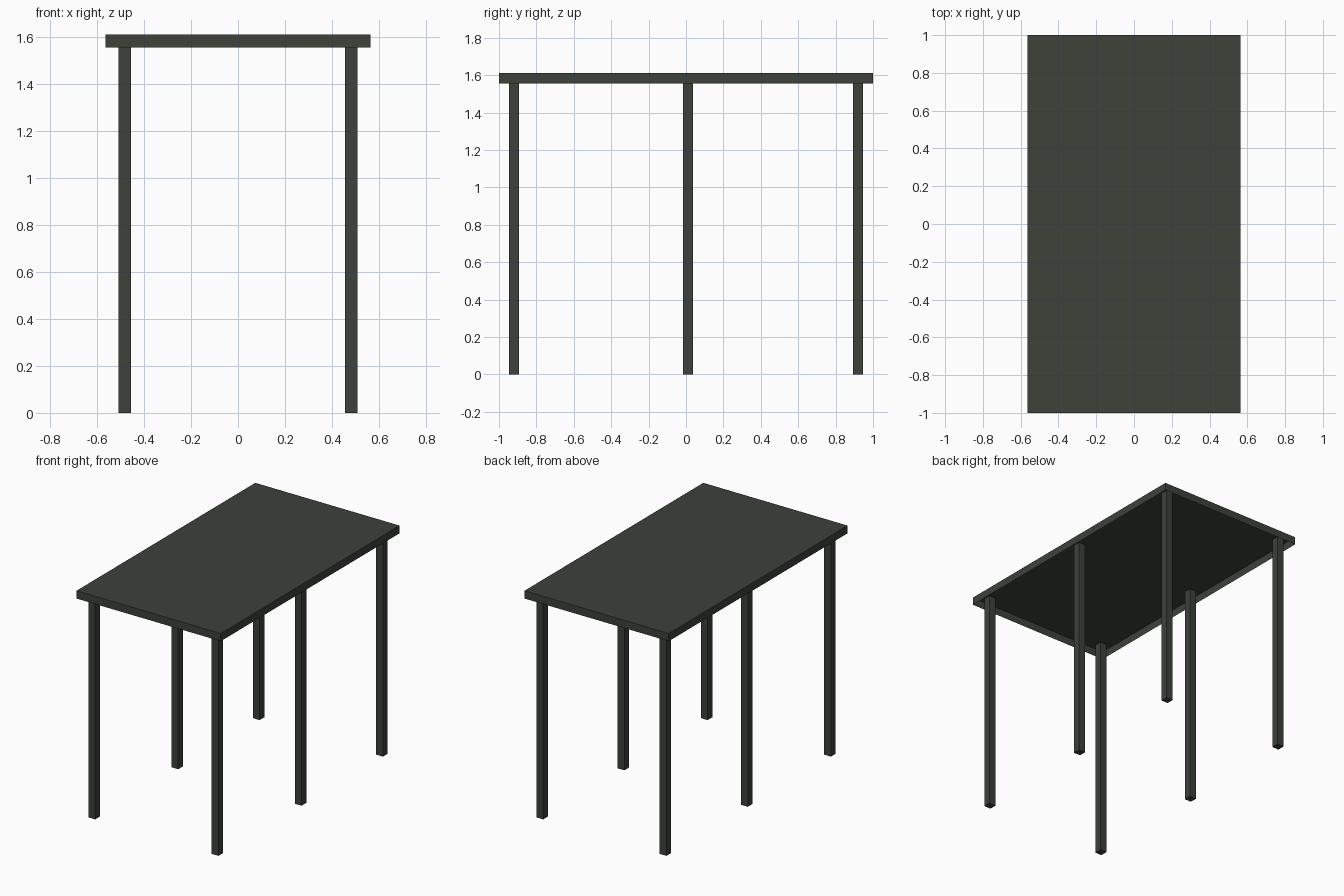
import bpy, bmesh
from mathutils import Matrix, Vector

if "Cube" in bpy.data.objects:
    bpy.data.objects.remove(bpy.data.objects["Cube"])

paint = bpy.data.materials.new("dark green grey")
paint.diffuse_color = (0.045, 0.054, 0.042, 1)
paint.use_nodes = True
paint.node_tree.nodes["Principled BSDF"].inputs["Base Color"].default_value = paint.diffuse_color


def box(name, lo, hi, open_bottom=False):
    """Axis-aligned box from corner lo to corner hi."""
    lo, hi = Vector(lo), Vector(hi)
    bm = bmesh.new()
    bmesh.ops.create_cube(bm, size=1, matrix=Matrix.Translation((lo + hi) / 2)
                          @ Matrix.Diagonal((*(hi - lo), 1)))
    if open_bottom:
        under = [f for f in bm.faces if f.normal.z < -0.9]
        bmesh.ops.delete(bm, geom=under, context='FACES_ONLY')
    mesh = bpy.data.meshes.new(name)
    bm.to_mesh(mesh)
    bm.free()
    mesh.materials.append(paint)
    obj = bpy.data.objects.new(name, mesh)
    bpy.context.collection.objects.link(obj)
    return obj


# Table top: a folded sheet, hollow underneath
box("table_top", (-0.565, -1, 1.555), (0.565, 1, 1.61), open_bottom=True)

# Six square legs reaching up inside the rim
R = 0.0265
for side, x in (("left", -0.483), ("right", 0.483)):
    for place, y in (("front", -0.92), ("middle", 0.01), ("back", 0.92)):
        box(f"{place}_{side}_leg", (x - R, y - R, 0), (x + R, y + R, 1.6))
